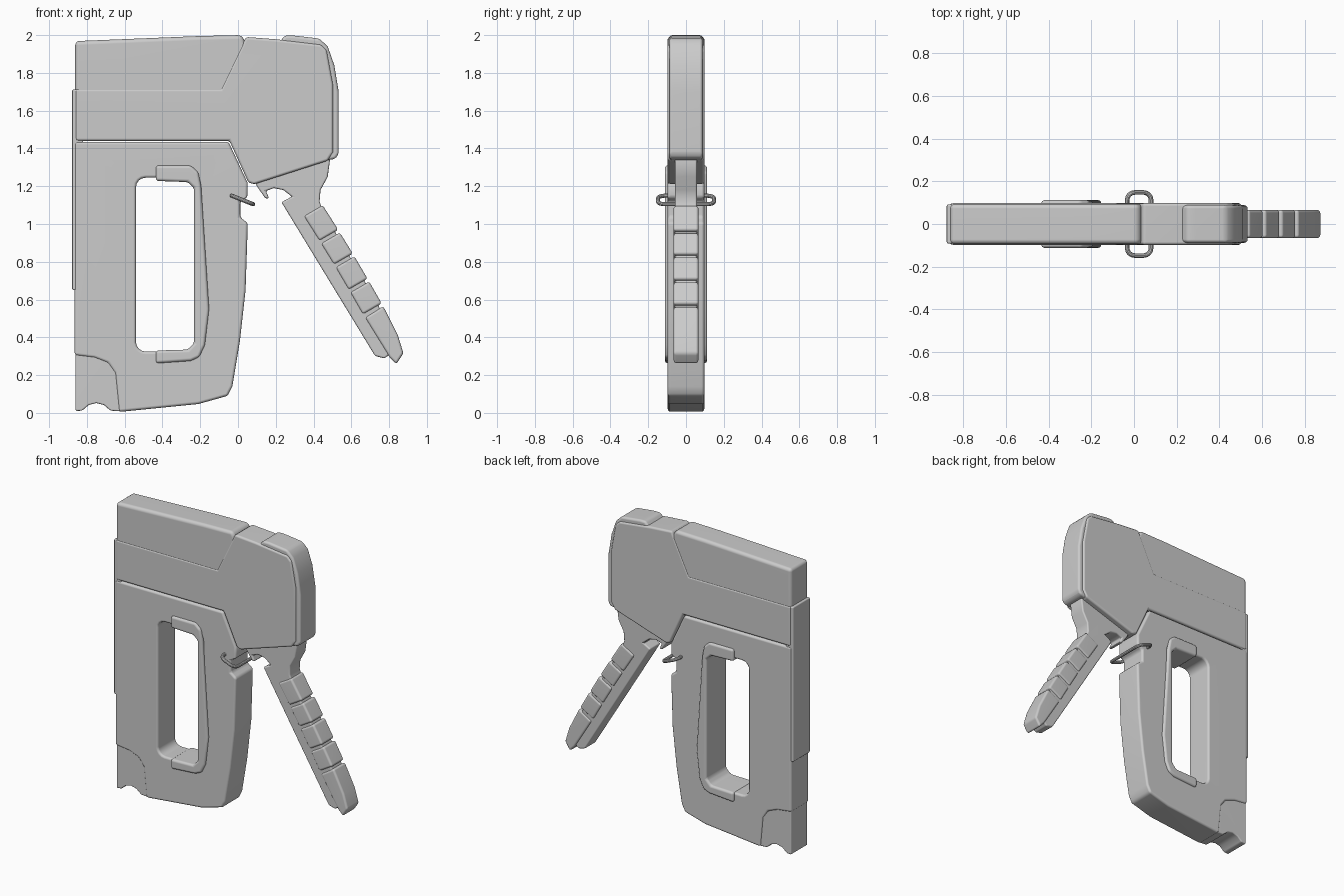
import bpy, bmesh, math


def prism(name, pts, half, bevel=0.012, hole=None, seg=3):
    """Extrude an XZ profile to y = +-half, optionally cut a hole, round the edges."""
    bm = bmesh.new()
    face = bm.faces.new([bm.verts.new((x, -half, z)) for x, z in pts])
    ext = bmesh.ops.extrude_face_region(bm, geom=[face])
    for v in ext["geom"]:
        if isinstance(v, bmesh.types.BMVert):
            v.co.y = half
    bmesh.ops.recalc_face_normals(bm, faces=bm.faces)
    me = bpy.data.meshes.new(name)
    bm.to_mesh(me)
    bm.free()
    ob = bpy.data.objects.new(name, me)
    bpy.context.collection.objects.link(ob)
    if hole:
        cut = ob.modifiers.new("hole", "BOOLEAN")
        cut.object, cut.solver = hole, "EXACT"
    if bevel:
        b = ob.modifiers.new("bevel", "BEVEL")
        b.width, b.segments, b.angle_limit = bevel, seg, math.radians(32)
        b.limit_method = "ANGLE"
    finish(ob)
    return ob


def finish(ob):
    bpy.ops.object.select_all(action="DESELECT")
    ob.select_set(True)
    bpy.context.view_layer.objects.active = ob
    bpy.ops.object.convert(target="MESH")
    ob = bpy.context.object
    bpy.ops.object.shade_smooth_by_angle(angle=math.radians(35))
    w = ob.modifiers.new("normals", "WEIGHTED_NORMAL")
    w.keep_sharp = True


def rounded_rect(x0, x1, z0, z1, r, n=4):
    pts = []
    for cx, cz, a0 in ((x1 - r, z1 - r, 0), (x0 + r, z1 - r, 90),
                       (x0 + r, z0 + r, 180), (x1 - r, z0 + r, 270)):
        for i in range(n + 1):
            a = math.radians(a0 + 90 * i / n)
            pts.append((cx + r * math.cos(a), cz + r * math.sin(a)))
    return pts


# Lower body with the hand opening
cutter = prism("hand_opening_cutter", rounded_rect(-0.54, -0.2, 0.325, 1.245, 0.05), 0.3, 0)
prism("lower_body", [
    (-0.865, 0.305), (-0.865, 1.435), (-0.05, 1.435), (0.05, 1.22), (0.05, 1.14),
    (0.012, 1.12), (0.012, 1.035), (0.052, 1.005), (0.04, 0.65), (0.01, 0.38),
    (-0.03, 0.14), (-0.055, 0.09), (-0.21, 0.047), (-0.63, 0.005), (-0.65, 0.21),
    (-0.69, 0.265), (-0.76, 0.292)], 0.097, 0.015, cutter)
cutter.hide_render = True
cutter.hide_set(True)

# Foot at the staple exit, slightly recessed
prism("nose_foot", [
    (-0.86, 0.36), (-0.86, 0.01), (-0.825, 0.012), (-0.79, 0.042), (-0.75, 0.052),
    (-0.71, 0.042), (-0.675, 0.012), (-0.62, 0.008), (-0.62, 0.36)], 0.09, 0.008)

# Front plate
prism("striker_plate", [(-0.878, 0.65), (-0.878, 1.712), (-0.82, 1.712), (-0.82, 0.65)],
      0.092, 0.008)

# Upper housing with the head, and the recessed top cover
prism("upper_housing", [
    (-0.86, 1.44), (-0.86, 1.715), (-0.09, 1.715), (0.042, 1.99), (0.2, 1.978),
    (0.44, 1.95), (0.47, 1.92), (0.503, 1.74), (0.503, 1.38), (0.475, 1.335),
    (0.085, 1.21), (0.055, 1.22), (-0.045, 1.44)], 0.098, 0.014)
prism("top_cover", [(-0.862, 1.66), (-0.862, 1.968), (-0.2, 1.995), (0.02, 2.0),
                    (0.045, 1.95), (0.02, 1.66)], 0.094, 0.022, seg=4)

# Rubber bumper wrapped round the head
prism("head_bumper", [
    (0.215, 1.96), (0.25, 1.998), (0.29, 1.998), (0.43, 1.982), (0.475, 1.94),
    (0.51, 1.84), (0.533, 1.7), (0.533, 1.37), (0.515, 1.345), (0.46, 1.335),
    (0.46, 1.87), (0.4, 1.93)], 0.088, 0.022, seg=4)

# C-shaped soft grip in the opening
prism("soft_grip", [
    (-0.435, 1.31), (-0.25, 1.31), (-0.21, 1.275), (-0.195, 1.2), (-0.153, 0.55),
    (-0.175, 0.36), (-0.205, 0.295), (-0.25, 0.275), (-0.435, 0.262), (-0.435, 0.33),
    (-0.265, 0.335), (-0.232, 0.37), (-0.232, 1.19), (-0.265, 1.222), (-0.435, 1.228)],
    0.112, 0.016, seg=4)

# Squeeze lever: neck and core
prism("lever_core", [
    (0.08, 1.25), (0.1, 1.2), (0.145, 1.135), (0.165, 1.135), (0.148, 1.175),
    (0.19, 1.19), (0.24, 1.18), (0.285, 1.145), (0.23, 1.115), (0.725, 0.302),
    (0.775, 0.288), (0.83, 0.33), (0.74, 0.58), (0.45, 1.065), (0.432, 1.12),
    (0.437, 1.18), (0.475, 1.25), (0.487, 1.34), (0.46, 1.42), (0.2, 1.42)], 0.058, 0.014)

# Finger segments along the outer edge of the lever
outer = [(0.448, 1.1), (0.535, 0.962), (0.612, 0.836), (0.69, 0.703), (0.765, 0.572)]
for i, (a, b) in enumerate(zip(outer, outer[1:])):
    g = 0.008 if i else 0.0
    dx, dz, px, pz = 0.5, -0.866, -0.1, -0.058
    p = (a[0] + dx * g, a[1] + dz * g)
    q = (b[0] - dx * 0.008, b[1] - dz * 0.008)
    prism(f"lever_grip_{i + 1}", [
        p, q, (q[0] + px, q[1] + pz), (p[0] + px, p[1] + pz)], 0.066, 0.014)
prism("lever_tip", [(0.769, 0.565), (0.845, 0.415), (0.876, 0.315), (0.838, 0.258),
                    (0.8, 0.298), (0.672, 0.505)], 0.066, 0.014)

# Tilted wire latch round the handle
cu = bpy.data.curves.new("wire_latch", "CURVE")
cu.dimensions, cu.bevel_depth, cu.bevel_resolution = "3D", 0.011, 3
loop = rounded_rect(-0.032, 0.08, -0.148, 0.148, 0.035)
sp = cu.splines.new("POLY")
sp.points.add(len(loop) - 1)
for pt, (x, y) in zip(sp.points, loop):
    pt.co = (x, y, 1.127 - 0.4 * (x - 0.025), 1)
sp.use_cyclic_u = True
latch = bpy.data.objects.new("wire_latch", cu)
bpy.context.collection.objects.link(latch)
finish(latch)
